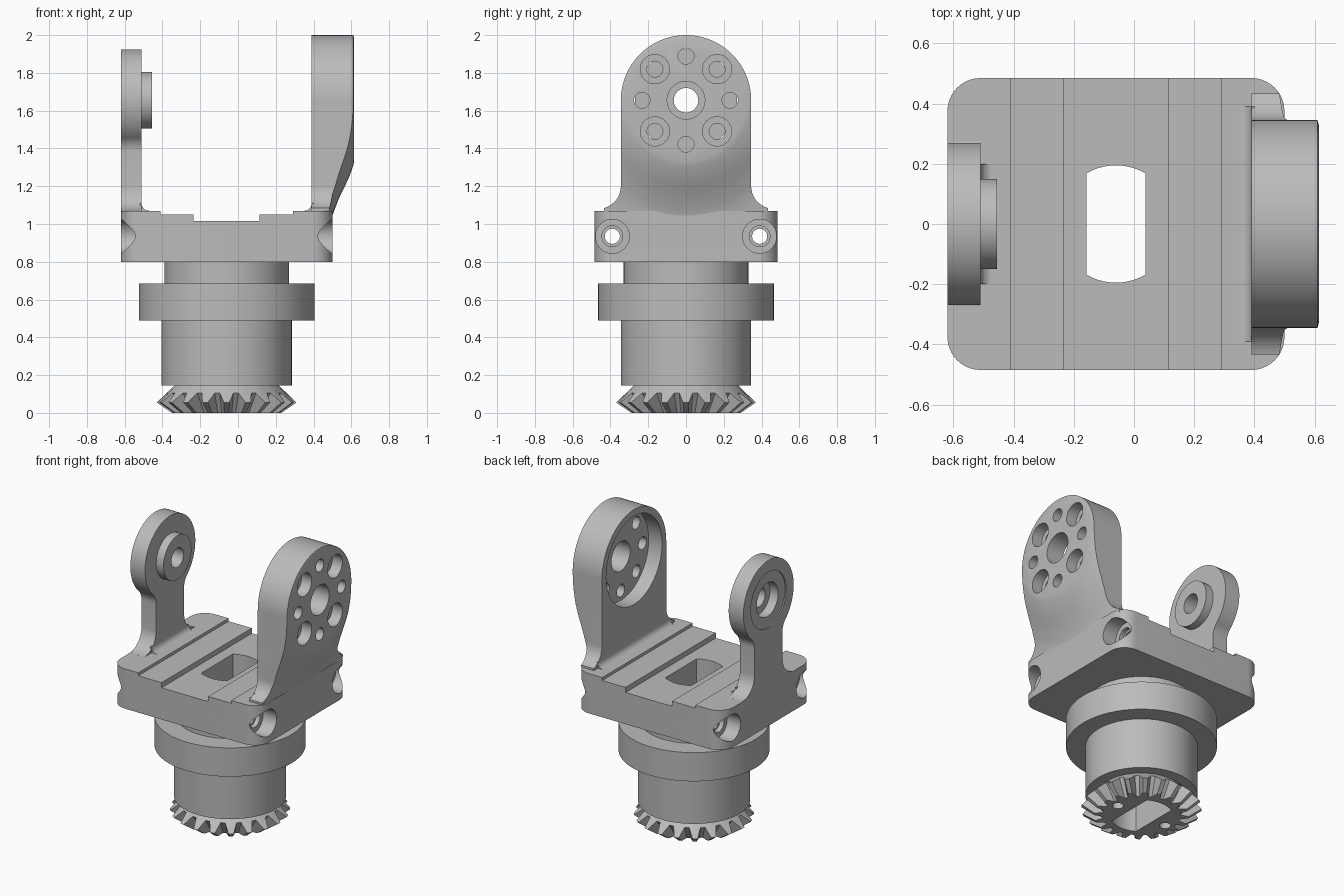
import bpy
import bmesh
from math import cos, sin, radians, pi, sqrt

if "Cube" in bpy.data.objects:
    bpy.data.objects.remove(bpy.data.objects["Cube"])

GREY = (0.5, 0.5, 0.5, 1)
metal = bpy.data.materials.new("grey metal")
metal.use_nodes = True
metal.diffuse_color = GREY
metal.node_tree.nodes["Principled BSDF"].inputs["Base Color"].default_value = GREY

AXIS_X = -0.06      # turning axis of the hub
PIVOT_Z = 1.655     # height of the arm pivots


def arc(a, b, r, start, end, n=10):
    angles = [radians(start + (end - start) * i / n) for i in range(n + 1)]
    return [(a + r * cos(t), b + r * sin(t)) for t in angles]


def place(a, b, h, axis):
    """Put plane coordinates (a, b) and height h onto an axis."""
    return {"x": (h, a, b), "y": (b, h, a), "z": (a, b, h)}[axis]


def make(name, rings, bevel=None, width=0.03):
    """Skin a stack of equal rings, cap both ends and round chosen edges."""
    bm = bmesh.new()
    loops = [[bm.verts.new(p) for p in ring] for ring in rings]
    n = len(loops[0])
    for low, high in zip(loops, loops[1:]):
        for i in range(n):
            j = (i + 1) % n
            bm.faces.new((low[i], low[j], high[j], high[i]))
    bm.faces.new(loops[0][::-1])
    bm.faces.new(loops[-1])
    if bevel:
        edges = [e for e in bm.edges if bevel(e.verts[0].co, e.verts[1].co)]
        bmesh.ops.bevel(bm, geom=edges, offset=width, segments=4,
                        profile=0.5, affect='EDGES')
    bmesh.ops.recalc_face_normals(bm, faces=bm.faces)
    mesh = bpy.data.meshes.new(name)
    bm.to_mesh(mesh)
    bm.free()
    mesh.materials.append(metal)
    obj = bpy.data.objects.new(name, mesh)
    bpy.context.collection.objects.link(obj)
    return obj


def prism(name, outline, axis, start, end, **kw):
    return make(name, [[place(a, b, h, axis) for a, b in outline]
                       for h in (start, end)], **kw)


def lathe(name, profile, axis, centre, n=64):
    """Revolve (radius, height) pairs around an axis through centre."""
    ca, cb = centre
    return make(name, [[place(ca + r * cos(2 * pi * i / n),
                              cb + r * sin(2 * pi * i / n), h, axis)
                        for i in range(n)] for r, h in profile])


def bore(r, axis, start, end, centre):
    return lathe("cutter", [(r, start), (r, end)], axis, centre, 40)


def combine(obj, others, operation='DIFFERENCE'):
    """Bake booleans into obj and discard the tools."""
    for other in others:
        mod = obj.modifiers.new("boolean", 'BOOLEAN')
        mod.operation, mod.solver, mod.object = operation, 'EXACT', other
        graph = bpy.context.evaluated_depsgraph_get()
        baked = bpy.data.meshes.new_from_object(obj.evaluated_get(graph))
        obj.modifiers.clear()
        obj.data = baked
        bpy.data.objects.remove(other)


def mirrored(half):
    return half + [(-a, b) for a, b in reversed(half[:-1])]


def slot():
    return prism("cutter", [(AXIS_X + a, b) for a, b in
                            arc(0, 0, 0.195, 60, 120) + arc(0, 0, 0.195, 240, 300)],
                 "z", -0.1, 1.3)


# Base plate: rounded block with stepped channel, slot and corner bolt holes
corners = (arc(0.39, 0.375, 0.11, 0, 90) + arc(-0.51, 0.375, 0.11, 90, 180)
           + arc(-0.51, -0.375, 0.11, 180, 270) + arc(0.39, -0.375, 0.11, 270, 360))
plate = prism("base_plate", corners, "z", 0.8, 1.07,
              bevel=lambda p, q: abs(p.z - q.z) < 0.001)
channel = [(1.015, -0.235), (1.015, 0.115), (1.05, 0.115), (1.05, 0.29),
           (1.2, 0.29), (1.2, -0.41), (1.05, -0.41), (1.05, -0.235)]
cuts = [prism("cutter", channel, "y", -0.6, 0.6), slot()]
for y in (-0.39, 0.39):
    spot = (y, 0.935)
    cuts += [bore(0.04, "x", -0.8, 0.8, spot),
             bore(0.09, "x", 0.4, 0.7, spot), bore(0.09, "x", -0.8, -0.52, spot),
             bore(0.055, "x", 0.37, 0.6, spot), bore(0.055, "x", -0.7, -0.49, spot)]
combine(plate, cuts)

# Drive arm: broad upright trimmed by a flared disc boss
outline = mirrored([(0.434, 1.04)] + arc(0.465, 1.2, 0.12, 255, 180)
                   + arc(0, PIVOT_Z, 0.345, 0, 90, 24))
drive = prism("drive_arm", outline, "x", 0.39, 0.65)
flare = [(0.9, 0.3), (0.9, 0.47), (0.71, 0.485), (0.61, 0.5), (0.57, 0.515),
         (0.53, 0.53), (0.49, 0.548), (0.45, 0.568), (0.41, 0.587),
         (0.37, 0.602), (0.345, 0.61), (0.325, 0.615)]
combine(drive, [lathe("cutter", flare, "x", (0, PIVOT_Z), 96)], 'INTERSECT')
cuts = [bore(0.3, "x", 0.3, 0.49, (0, PIVOT_Z)), bore(0.1, "x", 0.3, 0.7, (0, PIVOT_Z))]
for k in range(8):
    t = k * pi / 4
    spot = (0.233 * cos(t), PIVOT_Z + 0.233 * sin(t))
    cuts.append(bore(0.042, "x", 0.3, 0.7, spot))
    if k % 2:
        cuts.append(bore(0.077, "x", 0.54, 0.7, spot))
combine(drive, cuts)

# Idler arm: narrow neck, round head and a bored pivot boss
drop = sqrt(0.37 ** 2 - 0.25 ** 2)
outline = mirrored([(0.28, 1.04)] + arc(0.28, 1.2, 0.13, 268, 180)
                   + arc(0.25, PIVOT_Z - drop, 0.1, 180, 132.5)
                   + arc(0, PIVOT_Z, 0.27, -46, 90, 30))
idler = prism("idler_arm", outline, "x", -0.62, -0.51, width=0.025,
              bevel=lambda p, q: max(p.x, q.x) < -0.61)
combine(idler, [bore(0.15, "x", -0.54, -0.455, (0, PIVOT_Z))], 'UNION')
combine(idler, [bore(r, "x", -0.7, end, (0, PIVOT_Z))
                for r, end in ((0.19, -0.612), (0.115, -0.55), (0.065, -0.4))])

# Fillets where the arms meet the plate
prism("drive_arm_fillet", [(1.05, 0.4), (1.11, 0.4)] + arc(1.11, 0.35, 0.04, 90, 180)
      + [(1.05, 0.35)], "y", -0.39, 0.39)
prism("idler_arm_fillet", [(1.05, -0.52), (1.11, -0.52)]
      + arc(1.11, -0.47, 0.04, -90, -180) + [(1.05, -0.47)], "y", -0.2, 0.2)

# Swivel hub with its bearing ring
hub = lathe("swivel_hub", [(0.345, 0.145), (0.345, 0.49), (0.465, 0.49),
                           (0.465, 0.685), (0.33, 0.685), (0.33, 0.805)],
            "z", (AXIS_X, 0), 96)
combine(hub, [slot()])

# Bevel gear: each ring alternates between root and tip radius and height
TEETH = 20
rings = []
for root, tip in (((0.24, 0), (0.29, 0)), ((0.315, 0.105), (0.37, 0.055)),
                  ((0.275, 0.146), (0.275, 0.146))):
    ring = []
    for k in range(TEETH):
        for offset, (r, z) in ((-0.36, root), (-0.13, tip), (0.13, tip), (0.36, root)):
            t = 2 * pi * (k + offset) / TEETH
            ring.append((AXIS_X + r * cos(t), r * sin(t), z))
    rings.append(ring)
gear = make("bevel_gear", rings)
combine(gear, [slot()] + [bore(0.035, "z", -0.1, 0.1, (AXIS_X + dx, 0))
                          for dx in (-0.19, 0.19)])

# Smooth the round surfaces and keep hard edges crisp
bpy.ops.object.select_all(action='DESELECT')
for obj in (plate, drive, idler, hub, gear):
    obj.select_set(True)
    bpy.context.view_layer.objects.active = obj
bpy.ops.object.shade_smooth_by_angle(angle=radians(28))
